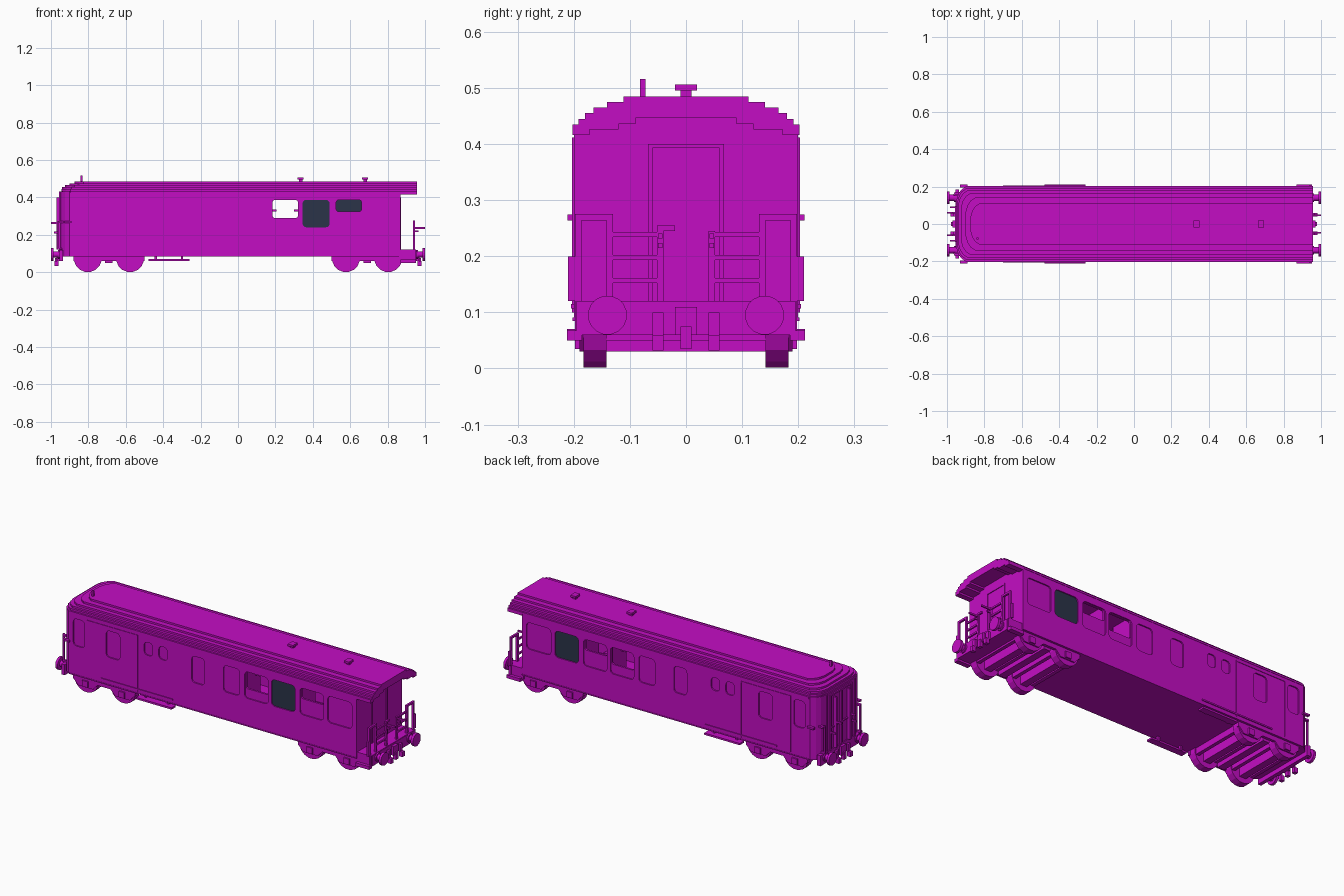
import bpy, bmesh
from math import cos, sin, pi

cube = bpy.data.objects.get("Cube")
if cube:
    bpy.data.objects.remove(cube)


def material(name, rgb):
    m = bpy.data.materials.new(name)
    m.use_nodes = True
    m.diffuse_color = (*rgb, 1)
    m.node_tree.nodes["Principled BSDF"].inputs["Base Color"].default_value = (*rgb, 1)
    return m


PAINT = material("magenta paint", (0.55, 0.004, 0.55))
GLASS = material("dark blue glass", (0.024, 0.034, 0.065))


# A solid is (outline, axis, start, end); outlines lie across the axis
def box(x0, x1, y0, y1, z0, z1):
    return ([(x0, y0), (x1, y0), (x1, y1), (x0, y1)], "z", z0, z1)


def disc(u, v, r, axis, a, b, n=16):
    return ([(u + r * cos(2 * pi * (i + .5) / n), v + r * sin(2 * pi * (i + .5) / n))
             for i in range(n)], axis, a, b)


def rounded(x0, x1, z0, z1, a, b, r=0.02):
    pts = []
    for k, (cx, cz) in enumerate([(x1 - r, z1 - r), (x0 + r, z1 - r), (x0 + r, z0 + r), (x1 - r, z0 + r)]):
        for j in range(4):
            t = (k + j / 3) * pi / 2
            pts.append((cx + r * cos(t), cz + r * sin(t)))
    return (pts, "y", a, b)


def both(solids):
    """Return the solids and their copies on the other side of y = 0."""
    out = list(solids)
    for pts, axis, a, b in solids:
        if axis == "y":
            out.append((pts, axis, -a, -b))
        else:
            i = 0 if axis == "x" else 1
            out.append(([(-p[0], p[1]) if i == 0 else (p[0], -p[1]) for p in pts], axis, a, b))
    return out


def part(name, solids, mat=PAINT):
    place = {"x": lambda p, d: (d, p[0], p[1]),
             "y": lambda p, d: (p[0], d, p[1]),
             "z": lambda p, d: (p[0], p[1], d)}
    bm = bmesh.new()
    for pts, axis, a, b in solids:
        lo = [bm.verts.new(place[axis](p, a)) for p in pts]
        hi = [bm.verts.new(place[axis](p, b)) for p in pts]
        bm.faces.new(lo)
        bm.faces.new(hi)
        for i in range(len(pts)):
            j = (i + 1) % len(pts)
            bm.faces.new((lo[i], lo[j], hi[j], hi[i]))
    bmesh.ops.recalc_face_normals(bm, faces=bm.faces)
    me = bpy.data.meshes.new(name)
    bm.to_mesh(me)
    bm.free()
    me.materials.append(mat)
    ob = bpy.data.objects.new(name, me)
    bpy.context.scene.collection.objects.link(ob)
    return ob


def cut(target, solids):
    cutter = part("cutter", solids)
    cutter.hide_render = True
    mod = target.modifiers.new("cut", "BOOLEAN")
    mod.operation, mod.solver, mod.object = "DIFFERENCE", "EXACT", cutter
    bpy.context.view_layer.objects.active = target
    bpy.ops.object.modifier_apply(modifier=mod.name)
    bpy.data.objects.remove(cutter)


def plan(x0, x1, w):
    """Plan outline with a rounded rear end."""
    half = [(x0, w - .075), (x0 + .01, w - .04), (x0 + .025, w - .018), (x0 + .05, w), (x1, w)]
    return half + [(x, -y) for x, y in reversed(half)]


# Hollow body with recessed and open windows
W = 0.2
body = part("body", [(plan(-.95, .868, W), "z", .085, .432)])
cut(body, [box(-.72, .85, -.182, .182, .12, .42)])
panes = [(.05, .15), (-.145, -.065), (-.67, -.585), (.69, .84),
         (.18, .325), (.345, .49), (.52, .665)]
recess = [rounded(a, b, .24, .387, W - .007, W + .02) for a, b in panes]
recess += [rounded(a, a + .053, .315, .387, W - .007, W + .02) for a in (-.437, -.347)]
recess.append(rounded(-.872, -.802, .25, .4, W - .007, W + .02))
cut(body, both(recess))
cut(body, both([rounded(.185, .32, .29, .385, .17, W + .02, .01)])
    + [rounded(.525, .66, .325, .385, -.17, -W - .02, .01),
       rounded(.35, .485, .325, .385, .17, W + .02, .01),
       rounded(.345, .49, .24, .387, -.17, -W - .02),
       rounded(.52, .665, .24, .387, .17, W + .02)])
part("window_glass", [rounded(.344, .491, .239, .388, -.187, -.194),
                      rounded(.519, .666, .239, .388, .187, .194)], GLASS)

# Interior partitions with hooks
inner = []
for x in (.168, .335, .505, .675):
    inner += [box(x - .005, x + .005, .05, .183, .12, .42)]
inner += [box(.173, .205, .09, .1, .325, .335), box(.3, .33, .09, .1, .325, .335)]
part("partitions", both(inner))

# Sliding side door frame: thin raised border and lower rail
door = [box(-.785, -.78, W - .002, W + .003, .1, .41), box(-.48, -.475, W - .002, W + .003, .1, .405),
        box(-.785, -.475, W - .002, W + .003, .405, .412), box(-.7, -.26, W - .002, W + .005, .107, .115)]
part("side_door_trim", both(door))
part("sill", [box(-.9, .868, -W - .002, W + .002, .085, .091)])

# Stepped roof, hipped at the rear, arched over the open platform
STEPS = [(.202, .435, -.945), (.192, .445, -.945), (.18, .455, -.94),
         (.165, .465, -.925), (.141, .475, -.9), (.111, .485, -.875)]
z = .425
layers = []
for w, top, x0 in STEPS:
    layers.append((plan(x0, .868, w), "z", z, top))
    z = top
part("roof", layers)
outer, low = [], .416
for w, top, x0 in STEPS:
    outer += [(w, low), (w, top)]
    low = top
under = [(0, .446), (.09, .446), (.09, .436), (.12, .436), (.12, .426), (.172, .426), (.172, .416)]
right_half = outer + []
profile = right_half + [(-y, h) for y, h in reversed(outer)] \
    + [(-y, h) for y, h in reversed(under)] + under[1:]
part("platform_canopy", [(profile, "x", .865, .956)])
vents = []
for x in (.335, .68):
    vents += [box(x - .01, x + .01, -.01, .01, .484, .497), box(x - .016, x + .016, -.02, .02, .495, .506)]
part("roof_vents", vents)
part("chimney_pipe", [box(-.842, -.832, -.082, -.072, .455, .516)])

# Bogies: wheels, axle guards, side frames and cross beams
wheels, frames, beams = [], [], []
for c in (-.69, .69):
    frames.append(box(c - .19, c + .19, .175, .19, .06, .09))
    beams += [box(c - .02, c + .02, -.17, .17, .05, .09)]
    for x in (c - .113, c + .113):
        wheels.append(disc(x, .075, .075, "y", .142, .183))
        frames.append(([(x - .073, .09), (x - .073, .06), (x - .045, .03),
                        (x + .045, .03), (x + .073, .06), (x + .073, .09)], "y", .165, .19))
        frames.append(box(x - .017, x + .017, .185, .198, .035, .068))
        beams += [box(x - .02, x + .02, -.18, .18, .03, .086)]
        beams += [box(x + s * .058 - .01, x + s * .058 + .01, -.17, .17, .05, .086) for s in (-1, 1)]
part("wheels", both(wheels))
part("bogie_frames", both(frames))
part("bogie_beams", beams)

# Footboards below the door
steps = [box(-.478, -.26, .175, .212, .06, .07)]
steps += [box(x - .006, x + .006, .17, .185, .06, .09) for x in (-.44, -.3)]
part("footboards", both(steps))

# Buffers, couplers and hoses at both ends
gear = []
for s in (-1, 1):
    pair = [disc(.14, .095, .017, "x", s * .94, s * .99),
            disc(.14, .095, .024, "x", s * .94, s * .962),
            disc(.14, .095, .035, "x", s * .986, s)]
    hose = [box(*sorted((s * .945, s * .968)), .04, .06, .06, .1),
            box(*sorted((s * .96, s * .982)), .04, .06, .032, .06)]
    gear += both(pair + hose)
    gear += [box(*sorted((s * .945, s * .97)), -.02, .02, .06, .11),
             box(*sorted((s * .96, s * .978)), -.01, .01, .035, .075),
             box(*sorted((s * .935, s * .955)), -.185, .185, .06, .118)]
part("buffers_and_couplers", gear)

# Open end platform with railings and grab handles
part("platform", [box(.86, .953, -.195, .195, .06, .12)]
     + both([box(.87, .953, .185, .212, .05, .068)]))
rails = [box(.935, .946, .13, .142, .12, .275), box(.935, .946, .186, .198, .06, .275),
         box(.935, .946, .13, .198, .264, .275), box(.935, .945, .198, .21, .12, .2)]
rails += [box(.935, .944, .042, .135, h, h + .009) for h in (.152, .193, .234)]
rails += [box(.935, .946, .04, .052, .12, .245), box(.94, 1, .042, .05, .232, .241),
          box(.94, .965, .042, .05, .215, .224)]
part("railings", both(rails))
part("brake_handle", [box(.935, .946, -.052, -.02, .245, .255)])
part("end_door_trim", both([box(.866, .872, .06, .068, .12, .4)])
     + [box(.866, .872, -.068, .068, .393, .4)])

# Rear gangway door, its folding side leaves and handrails
rear = [box(-.957, -.948, .085, .095, .11, .42), box(-.957, -.948, .003, .009, .11, .42),
        box(-.97, -.945, .055, .065, .12, .4), box(-.957, -.948, .12, .125, .11, .43)]
part("gangway_door", both(rear) + [box(-.957, -.948, -.095, .095, .413, .422),
                                   box(-.957, -.948, -.095, .095, .235, .242)])
grips = [box(-1, -.945, .056, .064, .258, .268), box(-.985, -.945, .086, .094, .208, .217),
         box(-.93, -.89, .195, .211, .264, .274), box(-.96, -.93, .155, .17, .264, .274),
         box(-.965, -.956, .15, .16, .12, .274), box(-.96, -.93, .15, .16, .12, .13)]
part("rear_handrails", both(grips))
